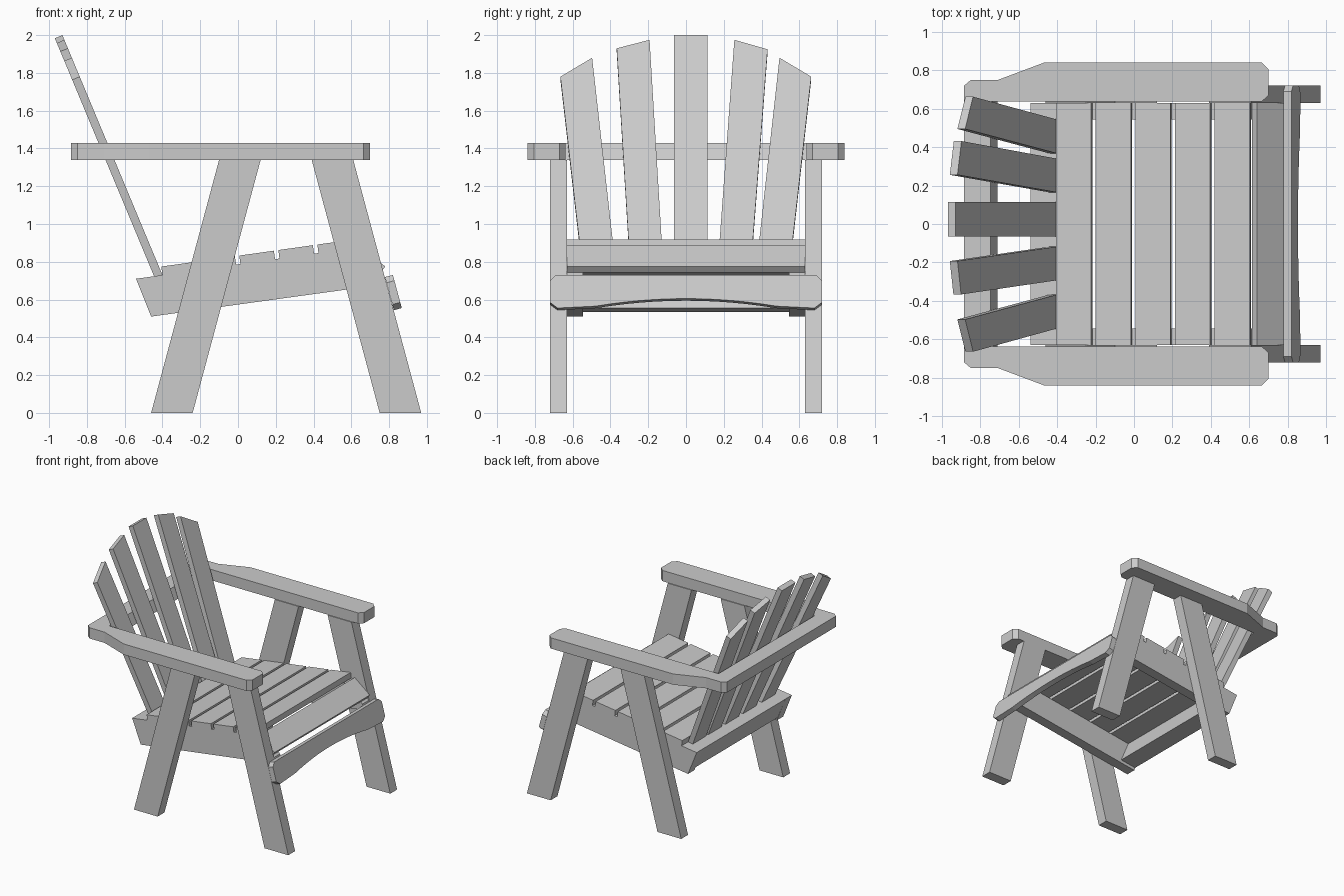
import bpy, bmesh
from mathutils import Vector

cube = bpy.data.objects.get("Cube")
if cube:
    bpy.data.objects.remove(cube)

# One painted-wood colour for the whole chair
GREY = (0.6, 0.6, 0.6, 1)
paint = bpy.data.materials.new("grey_wood")
paint.use_nodes = True
paint.diffuse_color = GREY
paint.node_tree.nodes["Principled BSDF"].inputs["Base Color"].default_value = GREY


def prism(name, outline, offset):
    """Extrude a flat outline of 3D points along offset."""
    bm = bmesh.new()
    near = [bm.verts.new(p) for p in outline]
    far = [bm.verts.new(Vector(p) + Vector(offset)) for p in outline]
    bm.faces.new(near)
    bm.faces.new(far)
    n = len(near)
    for i in range(n):
        j = (i + 1) % n
        bm.faces.new((near[i], near[j], far[j], far[i]))
    bmesh.ops.recalc_face_normals(bm, faces=bm.faces)
    mesh = bpy.data.meshes.new(name)
    bm.to_mesh(mesh)
    bm.free()
    mesh.materials.append(paint)
    obj = bpy.data.objects.new(name, mesh)
    bpy.context.collection.objects.link(obj)
    return obj


def board(name, side, y0, y1):
    """Extrude a side profile (x, z) between two y positions."""
    return prism(name, [(x, y0, z) for x, z in side], (0, y1 - y0, 0))


def seat_line(x):
    return 0.786 + 0.141 * x


ARM_Z, ARM_T = 1.34, 0.09
INNER, OUTER = 0.63, 0.72

for label, s in (("left", 1), ("right", -1)):
    # Slanted legs
    board(f"back_leg_{label}", [(-0.46, 0), (-0.24, 0), (0.12, ARM_Z), (-0.10, ARM_Z)],
          s * INNER, s * OUTER)
    board(f"front_leg_{label}", [(0.75, 0), (0.97, 0), (0.61, ARM_Z), (0.39, ARM_Z)],
          s * INNER, s * OUTER)
    # Seat side rail with a sloped nose
    board(f"seat_rail_{label}",
          [(-0.46, 0.51), (0.785, 0.682), (0.772, 0.73), (0.755, 0.743),
           (0.615, 0.853), (0.595, seat_line(0.595)), (-0.54, 0.71)],
          s * 0.545, s * INNER)
    # Armrest with clipped corners and a tapered rear
    arm = [(-0.885, 0.64), (-0.885, 0.72), (-0.85, 0.75), (-0.71, 0.75), (-0.47, 0.84),
           (0.665, 0.84), (0.70, 0.805), (0.70, 0.67), (0.665, 0.637), (-0.71, 0.637)]
    prism(f"armrest_{label}", [(x, s * y, ARM_Z) for x, y in arm], (0, 0, ARM_T))

# Crossbar joining the armrests, bevelled to follow the backrest
board("arm_crossbar", [(-0.885, ARM_Z), (-0.71, ARM_Z), (-0.748, ARM_Z + ARM_T),
                       (-0.885, ARM_Z + ARM_T)], -0.64, 0.64)

# Rear seat block holding the back slats
board("rear_seat_block", [(-0.54, 0.71), (-0.398, 0.73), (-0.325, 0.555), (-0.468, 0.535)],
      -0.545, 0.545)

# Seat slats
for i in range(5):
    a = -0.40 + 0.2065 * i
    b = a + 0.183
    board(f"seat_slat_{i + 1}",
          [(a, seat_line(a)), (b, seat_line(b)),
           (b - 0.006, seat_line(b) + 0.045), (a - 0.006, seat_line(a) + 0.045)],
          -INNER, INNER)
board("front_seat_slat", [(0.64, 0.885), (0.78, 0.775), (0.755, 0.743), (0.615, 0.853)],
      -INNER, INNER)

# Fanned back slats: bottom edges, top edges and heights of the two top corners
FOOT = 0.6
fan = [(-0.529, -0.353, -0.665, -0.497, 1.78, 1.88),
       (-0.285, -0.110, -0.367, -0.193, 1.93, 1.975),
       (-0.064, 0.115, -0.064, 0.115, 2.0, 2.0),
       (0.155, 0.330, 0.256, 0.432, 1.975, 1.925),
       (0.353, 0.529, 0.495, 0.663, 1.88, 1.78)]
for i, (b0, b1, t0, t1, z0, z1) in enumerate(fan):
    corners = [(b0, FOOT), (b1, FOOT), (t1, z1), (t0, z0)]
    prism(f"back_slat_{i + 1}",
          [(-0.40 - 0.417 * (z - 0.73), y, z) for y, z in corners], (-0.04, 0, -0.017))

# Front apron: clipped corners, arched lower edge, tilted like the front legs
half = [(0.0, 0.605)] + [(0.48 * t / 6, 0.605 - 0.04 * (t / 6) ** 2) for t in range(1, 7)]
half += [(0.68, 0.555), (0.72, 0.585), (0.72, 0.70), (0.69, 0.73)]
outline = half + [(-y, z) for y, z in reversed(half[1:])]
prism("front_apron", [(0.82 + 0.27 * (0.73 - z), y, z) for y, z in outline],
      (-0.042, 0, -0.011))
